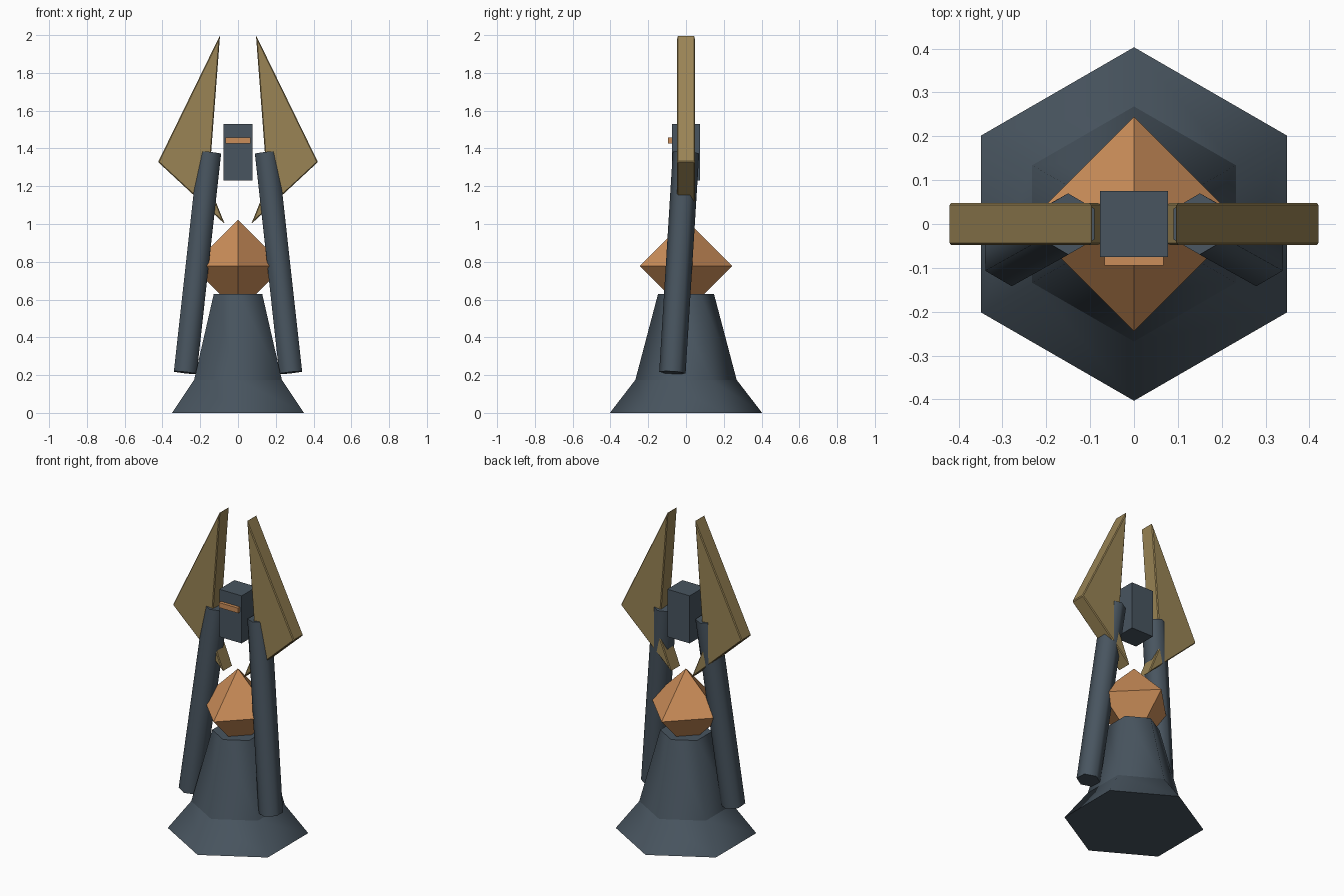
import bpy
import bmesh
from math import radians
from mathutils import Matrix, Vector

cube = bpy.data.objects.get("Cube")
if cube:
    bpy.data.objects.remove(cube, do_unlink=True)


def material(name, colour):
    mat = bpy.data.materials.new(name)
    mat.use_nodes = True
    mat.diffuse_color = (*colour, 1)
    mat.node_tree.nodes["Principled BSDF"].inputs["Base Color"].default_value = (*colour, 1)
    return mat


slate = material("dark slate", (0.065, 0.09, 0.115))
copper = material("copper", (0.60, 0.27, 0.10))
brass = material("dull brass", (0.32, 0.23, 0.09))


def finish(bm, name, mat):
    bmesh.ops.recalc_face_normals(bm, faces=bm.faces)
    mesh = bpy.data.meshes.new(name)
    bm.to_mesh(mesh)
    bm.free()
    mesh.materials.append(mat)
    obj = bpy.data.objects.new(name, mesh)
    bpy.context.collection.objects.link(obj)
    return obj


def hex_bar(name, start, end, r1, r2, mat):
    """Six-sided bar between two points, smooth sides and crisp flat ends."""
    start, end = Vector(start), Vector(end)
    axis = end - start
    turn = Vector((0, 0, 1)).rotation_difference(axis).to_matrix().to_4x4()
    bm = bmesh.new()
    bmesh.ops.create_cone(bm, cap_ends=True, segments=6, radius1=r1, radius2=r2,
                          depth=axis.length,
                          matrix=Matrix.Translation((start + end) / 2) @ turn)
    for face in bm.faces:
        face.smooth = len(face.verts) == 4
    for edge in bm.edges:
        edge.smooth = all(f.smooth for f in edge.link_faces)
    return finish(bm, name, mat)


def box(name, low, high, mat):
    low, high = Vector(low), Vector(high)
    bm = bmesh.new()
    bmesh.ops.create_cube(bm, size=1, matrix=Matrix.Translation((low + high) / 2)
                          @ Matrix.Diagonal((*(high - low), 1)))
    return finish(bm, name, mat)


# Flared skirt and robe
hex_bar("skirt", (0, 0, 0), (0, 0, 0.175), 0.403, 0.268, slate)
hex_bar("robe", (0, 0, 0.175), (0, 0, 0.63), 0.268, 0.148, slate)

# Octahedral crystal core
bm = bmesh.new()
bmesh.ops.create_cone(bm, segments=4, radius1=0.244, radius2=0, depth=0.244,
                      matrix=Matrix.Translation((0, 0, 0.9)))
bmesh.ops.create_cone(bm, segments=4, radius1=0, radius2=0.244, depth=0.244,
                      matrix=Matrix.Translation((0, 0, 0.656)))
bmesh.ops.remove_doubles(bm, verts=bm.verts, dist=0.001)
finish(bm, "crystal", copper)

# Head and visor
box("head", (-0.078, -0.075, 1.23), (0.078, 0.075, 1.53), slate)
box("visor", (-0.067, -0.095, 1.425), (0.067, -0.07, 1.457), copper)

# Arms and blade-shaped wings, one pair per side
wing_outline = [(0.095, 2.0), (0.423, 1.328), (0.07, 1.0), (0.155, 1.21)]
for side, s in (("left", 1), ("right", -1)):
    hex_bar(side + "_arm", (s * 0.279, -0.072, 0.213), (s * 0.15, 0, 1.378),
            0.07, 0.07, slate)

    bm = bmesh.new()
    face = bm.faces.new([bm.verts.new((s * x, -0.048, z)) for x, z in wing_outline])
    extruded = bmesh.ops.extrude_face_region(bm, geom=[face])["geom"]
    bmesh.ops.translate(bm, vec=(0, 0.096, 0),
                        verts=[v for v in extruded if isinstance(v, bmesh.types.BMVert)])
    wing = finish(bm, side + "_wing", brass)
    bevel = wing.modifiers.new("edge chamfer", "BEVEL")
    bevel.width = 0.005
    bevel.segments = 1
    bevel.limit_method = "ANGLE"
    bevel.angle_limit = radians(30)
